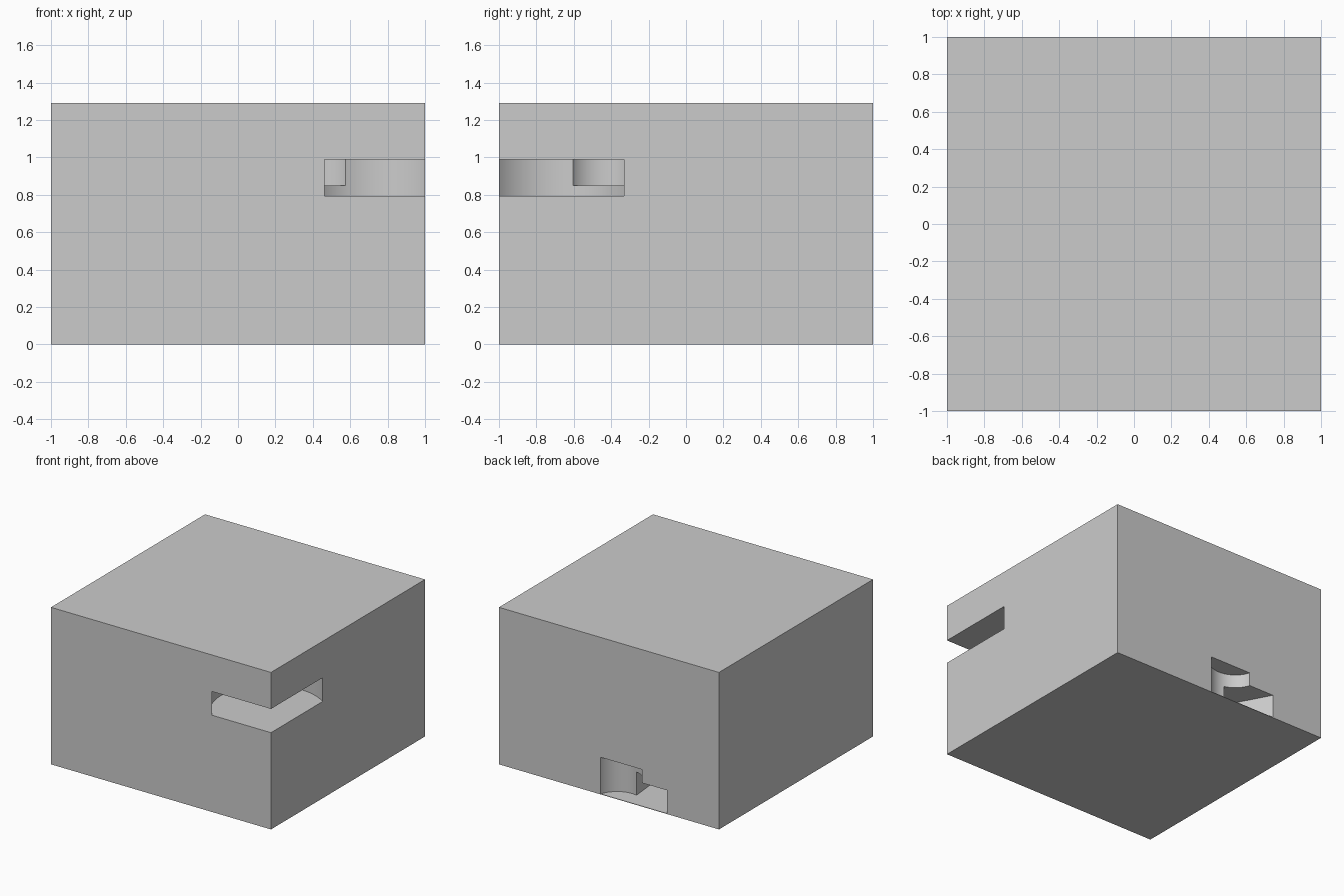
import bpy, bmesh, math

if "Cube" in bpy.data.objects:
    bpy.data.objects.remove(bpy.data.objects["Cube"])


def prism(name, pts, z0, z1):
    """Extrude an outline straight up from z0 to z1."""
    bm = bmesh.new()
    face = bm.faces.new([bm.verts.new((x, y, z0)) for x, y in pts])
    top = bmesh.ops.extrude_face_region(bm, geom=[face])["geom"]
    verts = [v for v in top if isinstance(v, bmesh.types.BMVert)]
    bmesh.ops.translate(bm, verts=verts, vec=(0, 0, z1 - z0))
    bmesh.ops.recalc_face_normals(bm, faces=bm.faces)
    mesh = bpy.data.meshes.new(name)
    bm.to_mesh(mesh)
    bm.free()
    obj = bpy.data.objects.new(name, mesh)
    bpy.context.collection.objects.link(obj)
    return obj


def circle(x, y, r, n=96):
    return [(x + r * math.cos(2 * math.pi * i / n),
             y + r * math.sin(2 * math.pi * i / n)) for i in range(n)]


# Main block
block = prism("block", [(-1, -1), (1, -1), (1, 1), (-1, 1)], 0, 1.29)

# The floor of the back pocket is a very thin skin
skin = 0.004
cutters = [
    # Disc-shaped slot breaking through the front right corner
    prism("corner_slot_cutter", circle(0.75, -0.68, 0.43), 0.795, 0.99),
    # Round shaft opening in the wall of the slot
    prism("shaft_cutter", circle(0.451, -0.446, 0.202), 0.85, 1.155),
    # Round pocket in the lower back face
    prism("back_pocket_cutter", circle(-0.112, 1.055, 0.195), skin, 0.305),
    # Lower tapering channel beside the pocket
    prism("back_channel_cutter",
          [(-0.581, 1.1), (-0.149, 0.3), (-0.1, 0.3), (-0.18, 1.1)], skin, 0.195),
]

# Carve the openings
for cutter in cutters:
    cutter.hide_render = True
    mod = block.modifiers.new(cutter.name, "BOOLEAN")
    mod.operation = "DIFFERENCE"
    mod.solver = "EXACT"
    mod.object = cutter
    bpy.context.view_layer.objects.active = block
    bpy.ops.object.modifier_apply(modifier=mod.name)
for cutter in cutters:
    bpy.data.objects.remove(cutter)

# Smooth curved walls, sharp edges
block.select_set(True)
bpy.context.view_layer.objects.active = block
bpy.ops.object.shade_smooth_by_angle(angle=math.radians(30))
